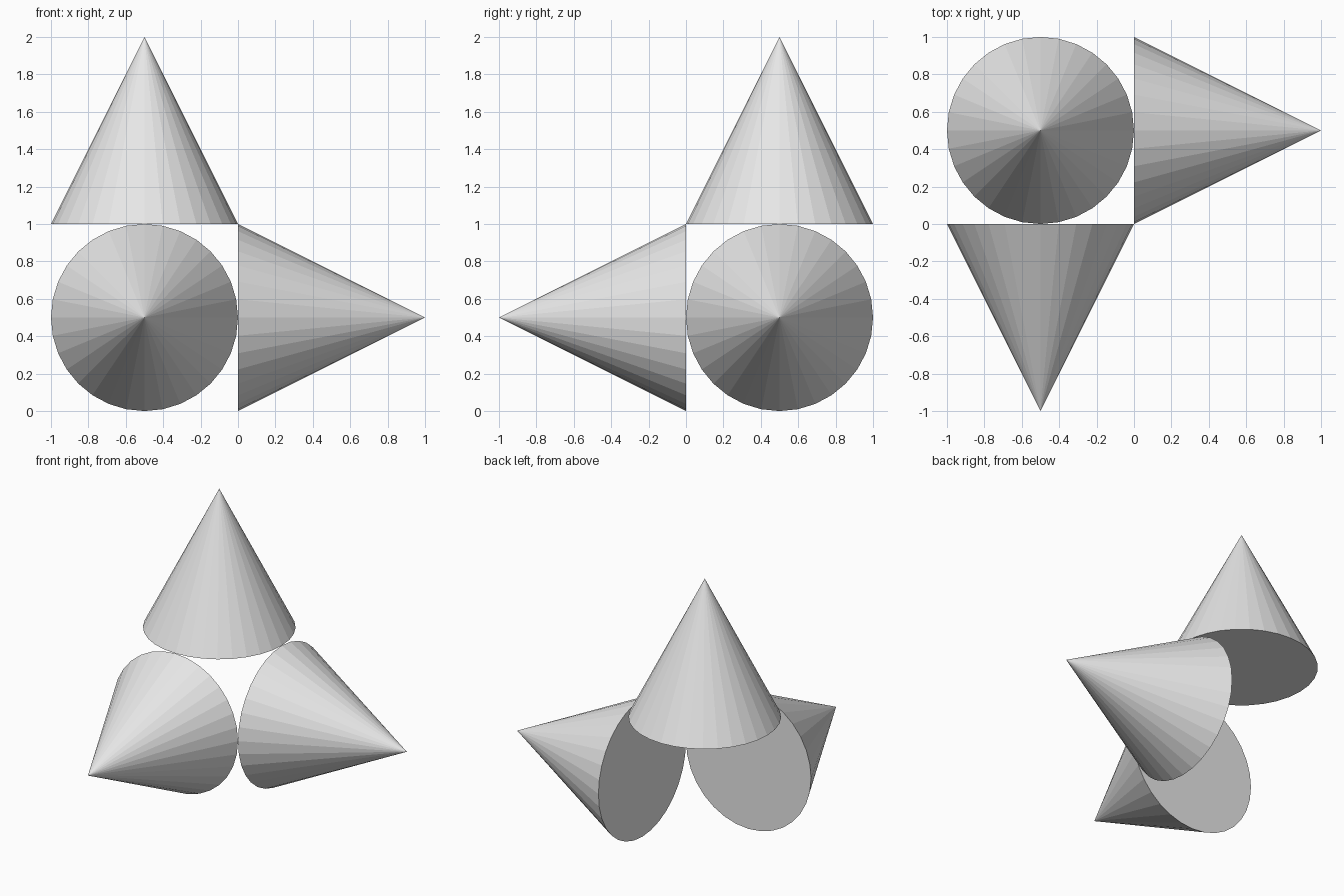
import bpy
from math import pi

cube = bpy.data.objects.get("Cube")
if cube:
    bpy.data.objects.remove(cube, do_unlink=True)

# One plain grey for all parts
grey = bpy.data.materials.new("light grey")
grey.use_nodes = True
colour = (0.8, 0.8, 0.8, 1)
grey.diffuse_color = colour
grey.node_tree.nodes["Principled BSDF"].inputs["Base Color"].default_value = colour


def add_cone(name, centre, rotation):
    """Flat-shaded capped cone, one unit wide and long, pointing along its local z."""
    bpy.ops.mesh.primitive_cone_add(vertices=32, radius1=0.5, radius2=0, depth=1,
                                    location=centre, rotation=rotation)
    cone = bpy.context.object
    cone.name = name
    cone.data.materials.append(grey)


# Three cones, each pointing along a different axis
add_cone("upright_cone", (-0.5, 0.5, 1.5), (0, 0, 0))
add_cone("front_cone", (-0.5, -0.5, 0.5), (pi / 2, 0, 0))
add_cone("left_cone", (0.5, 0.5, 0.5), (0, pi / 2, 0))
